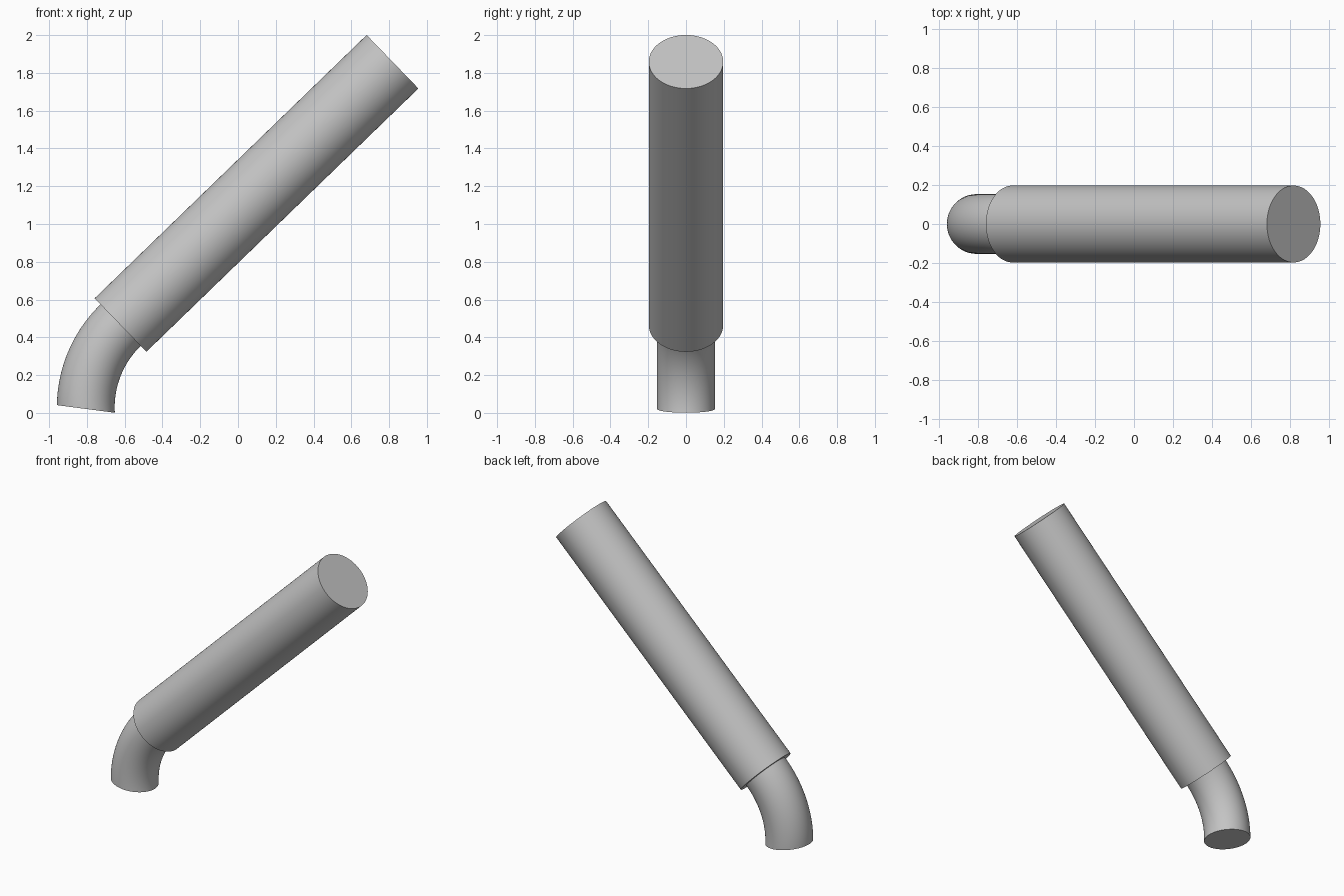
import bpy
import bmesh
from math import cos, sin, radians, tau
from mathutils import Vector

if "Cube" in bpy.data.objects:
    bpy.data.objects.remove(bpy.data.objects["Cube"], do_unlink=True)

SEGMENTS = 96

# Single plain grey
grey = bpy.data.materials.new("plain grey")
grey.use_nodes = True
colour = (0.55, 0.55, 0.55, 1)
grey.diffuse_color = colour
grey.node_tree.nodes["Principled BSDF"].inputs["Base Color"].default_value = colour


def add_ring(bm, centre, tangent, radius):
    """Circle of vertices square to a tangent lying in the xz plane."""
    side = Vector((0, 1, 0))
    out = side.cross(tangent)
    return [bm.verts.new(centre + radius * (out * cos(tau * i / SEGMENTS) + side * sin(tau * i / SEGMENTS)))
            for i in range(SEGMENTS)]


def tube(name, stations, radius, cut=None):
    """Capped sweep through (centre, tangent) stations, optionally trimmed below a plane."""
    bm = bmesh.new()
    rings = [add_ring(bm, c, t, radius) for c, t in stations]
    for a, b in zip(rings, rings[1:]):
        for i in range(SEGMENTS):
            j = (i + 1) % SEGMENTS
            bm.faces.new((a[i], a[j], b[j], b[i]))
    bm.faces.new(rings[0])
    bm.faces.new(rings[-1])
    if cut:
        geom = bm.verts[:] + bm.edges[:] + bm.faces[:]
        result = bmesh.ops.bisect_plane(bm, geom=geom, plane_co=cut[0], plane_no=cut[1], clear_inner=True)
        edges = [e for e in result["geom_cut"] if isinstance(e, bmesh.types.BMEdge)]
        bmesh.ops.edgeloop_fill(bm, edges=edges)
    bmesh.ops.recalc_face_normals(bm, faces=bm.faces)
    mesh = bpy.data.meshes.new(name)
    bm.to_mesh(mesh)
    bm.free()
    mesh.materials.append(grey)
    obj = bpy.data.objects.new(name, mesh)
    bpy.context.collection.objects.link(obj)
    bpy.ops.object.select_all(action="DESELECT")
    obj.select_set(True)
    bpy.context.view_layer.objects.active = obj
    bpy.ops.object.shade_smooth_by_angle(angle=radians(30))
    return obj


# Long straight barrel
low, high = Vector((-0.622, 0, 0.465)), Vector((0.818, 0, 1.859))
axis = (high - low).normalized()
tube("barrel", [(low, axis), (high, axis)], 0.197)

# Curved elbow entering the barrel, trimmed by a slightly tilted foot plane
pivot, bend = Vector((-0.2, 0, 0.029)), 0.606
stations = []
for step in range(-6, 25):
    a = radians(2 * step)
    stations.append((pivot + bend * Vector((-cos(a), 0, sin(a))), Vector((sin(a), 0, cos(a)))))
foot = (Vector((-0.806, 0, 0.021)), Vector((0.13, 0, 0.99)))
tube("elbow", stations, 0.153, foot)
